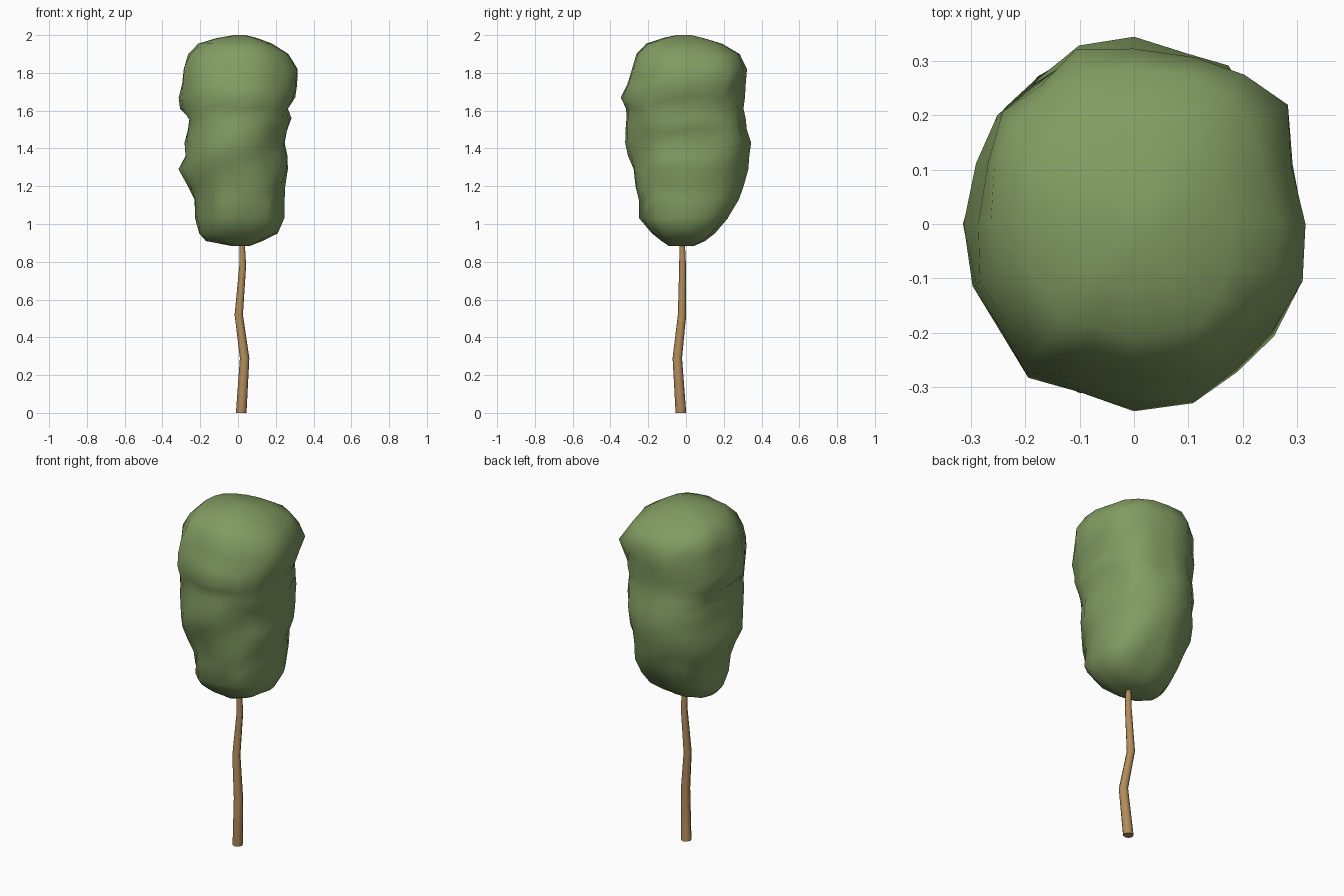
import bpy, bmesh, math
from mathutils import Vector, noise

if "Cube" in bpy.data.objects:
    bpy.data.objects.remove(bpy.data.objects["Cube"])


def material(name, rgb):
    m = bpy.data.materials.new(name)
    m.diffuse_color = (*rgb, 1)
    m.use_nodes = True
    m.node_tree.nodes["Principled BSDF"].inputs["Base Color"].default_value = m.diffuse_color
    return m


def loft(name, rings, mat, angle):
    """Skin a list of equal-length closed rings and cap both ends."""
    bm = bmesh.new()
    loops = [[bm.verts.new(p) for p in ring] for ring in rings]
    n = len(loops[0])
    for a, b in zip(loops, loops[1:]):
        for i in range(n):
            j = (i + 1) % n
            bm.faces.new((a[i], a[j], b[j], b[i]))
    bm.faces.new(loops[0][::-1])
    bm.faces.new(loops[-1])
    bmesh.ops.recalc_face_normals(bm, faces=bm.faces)
    me = bpy.data.meshes.new(name)
    bm.to_mesh(me)
    bm.free()
    me.materials.append(mat)
    ob = bpy.data.objects.new(name, me)
    bpy.context.collection.objects.link(ob)
    bpy.context.view_layer.objects.active = ob
    ob.select_set(True)
    bpy.ops.object.shade_smooth_by_angle(angle=math.radians(angle))
    ob.select_set(False)
    return ob


green = material("leaf green", (0.225, 0.335, 0.122))
brown = material("bark brown", (0.45, 0.265, 0.105))

# Trunk: tapered, gently kinked stem that runs up into the crown
stem = [(0.017, -0.027, 0, 0.028), (0.035, -0.046, 0.29, 0.025),
        (0.004, -0.021, 0.52, 0.022), (0.025, -0.018, 0.78, 0.018),
        (0.022, -0.02, 0.88, 0.015), (0.015, -0.015, 1.0, 0.012)]
SIDES = 8
loft("trunk", [[(x + r * math.cos(k * math.tau / SIDES),
                 y + r * math.sin(k * math.tau / SIDES), z)
                for k in range(SIDES)] for x, y, z, r in stem], brown, 60)

# Crown: height, then reach to left, right, front and back
profile = [
    (0.883, 0.03, 0.06, 0.09, 0.04), (0.91, 0.17, 0.13, 0.13, 0.10),
    (0.95, 0.205, 0.21, 0.18, 0.15), (1.03, 0.227, 0.245, 0.248, 0.22),
    (1.13, 0.23, 0.247, 0.25, 0.28), (1.20, 0.265, 0.25, 0.267, 0.305),
    (1.29, 0.315, 0.264, 0.277, 0.33), (1.36, 0.278, 0.262, 0.307, 0.335),
    (1.43, 0.283, 0.247, 0.322, 0.345), (1.50, 0.265, 0.26, 0.32, 0.322),
    (1.56, 0.257, 0.283, 0.315, 0.316), (1.61, 0.307, 0.264, 0.317, 0.304),
    (1.67, 0.314, 0.303, 0.345, 0.312), (1.74, 0.296, 0.313, 0.31, 0.316),
    (1.82, 0.287, 0.316, 0.286, 0.323), (1.90, 0.264, 0.267, 0.262, 0.284),
    (1.955, 0.21, 0.18, 0.21, 0.19), (1.985, 0.11, 0.10, 0.12, 0.09),
    (2.0, 0.02, 0.04, 0.05, 0.03)]
SEG = 20
rings = []
for i, row in enumerate(profile):
    z = row[0]
    near = profile[i - 2:i + 3] if 5 <= i <= 13 else [row]
    ring = []
    for k in range(SEG):
        t = k * math.tau / SEG
        c, s = math.cos(t), math.sin(t)

        def reach(col, w):
            """Measured bulge near its own side, smoothed further round."""
            mean = sum(r[col] for r in near) / len(near)
            return mean + (row[col] - mean) * w ** 6

        # rounded-square section
        px = math.copysign(abs(c) ** 0.87, c) * reach(2 if c > 0 else 1, abs(c))
        py = math.copysign(abs(s) ** 0.87, s) * reach(4 if s > 0 else 3, abs(s))
        # lumps, strongest away from the four measured sides
        lump = noise.noise(Vector((c * 2.2 + 3, s * 2.2, z * 5.5)))
        f = 1 + 0.14 * lump * abs(math.sin(2 * t)) ** 0.7
        # each vertex also wanders slightly in height
        dz = 0.05 * noise.noise(Vector((c * 2, s * 2 + 7, z * 3))) \
            if 1.1 < z < 1.85 else 0
        ring.append((px * f, py * f, z + dz * abs(math.sin(2 * t))))
    rings.append(ring)
loft("crown", rings, green, 60)
